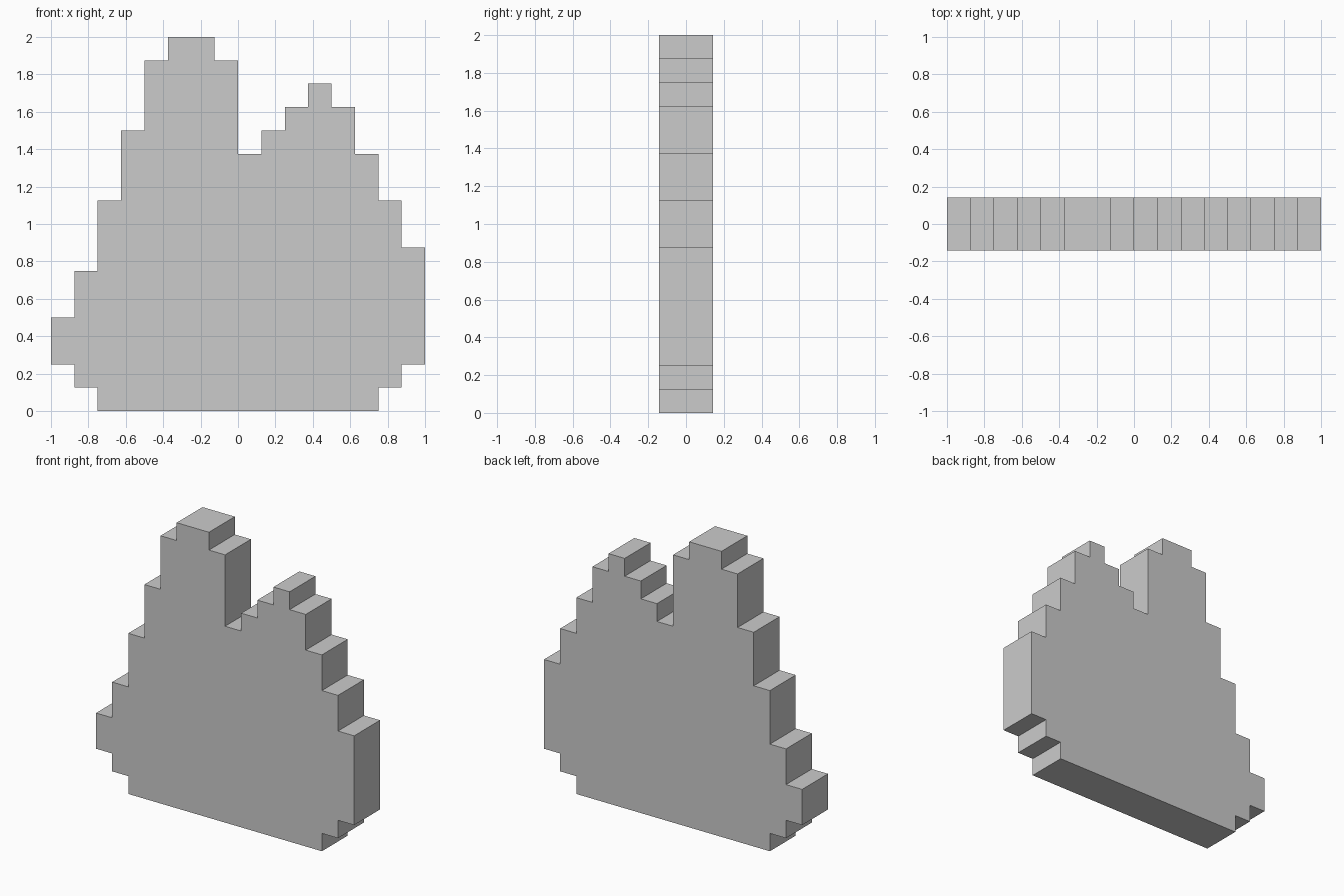
import bpy, bmesh
from mathutils import Vector

if "Cube" in bpy.data.objects:
    bpy.data.objects.remove(bpy.data.objects["Cube"])

STEP = 0.125      # width of one stair step
HALF_DEPTH = 0.143

# Bottom and top of each one-step column, left to right, in steps
bottoms = [2, 1] + [0] * 12 + [1, 2]
tops = [4, 6, 9, 12, 15, 16, 16, 15, 11, 12, 13, 14, 13, 11, 9, 7]


def stair_line(heights):
    """Stepped line across the columns, with only true corners kept."""
    pts = []
    for i, h in enumerate(heights):
        if i and heights[i - 1] == h:
            pts.pop()
        else:
            pts.append((i, h))
        pts.append((i + 1, h))
    return pts


# Stepped outline, extruded front to back
outline = stair_line(bottoms) + stair_line(tops)[::-1]
bm = bmesh.new()
verts = [bm.verts.new(((x - 8) * STEP, -HALF_DEPTH, z * STEP)) for x, z in outline]
front = bm.faces.new(verts)
extruded = bmesh.ops.extrude_face_region(bm, geom=[front], use_keep_orig=True)
moved = [g for g in extruded["geom"] if isinstance(g, bmesh.types.BMVert)]
bmesh.ops.translate(bm, verts=moved, vec=Vector((0, 2 * HALF_DEPTH, 0)))
bmesh.ops.recalc_face_normals(bm, faces=bm.faces)

mesh = bpy.data.meshes.new("stepped_twin_peak_slab")
bm.to_mesh(mesh)
bm.free()
slab = bpy.data.objects.new("stepped_twin_peak_slab", mesh)
bpy.context.collection.objects.link(slab)
